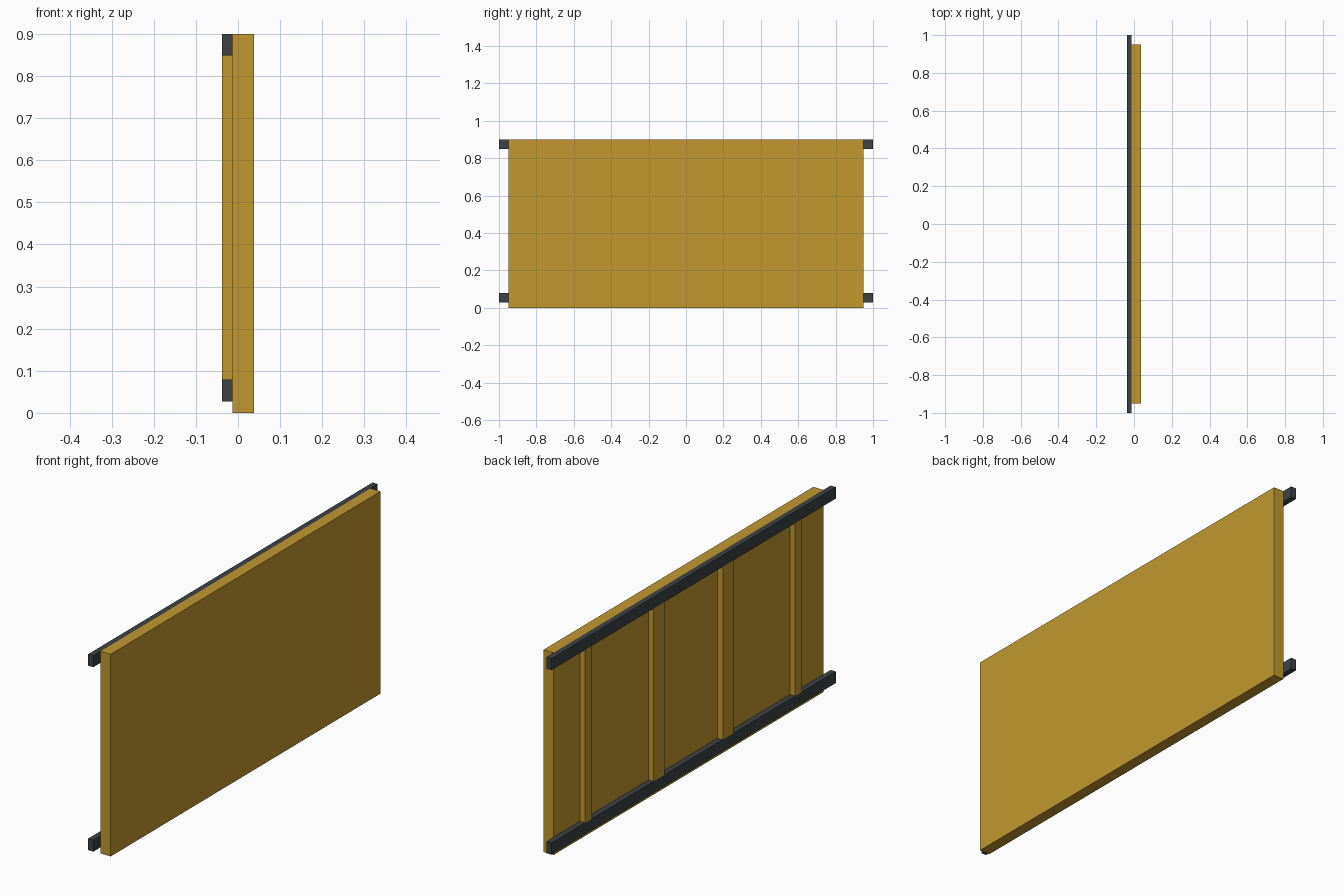
import bpy

if "Cube" in bpy.data.objects:
    bpy.data.objects.remove(bpy.data.objects["Cube"])


def make_material(name, rgb):
    mat = bpy.data.materials.new(name)
    mat.diffuse_color = (*rgb, 1.0)
    mat.use_nodes = True
    mat.node_tree.nodes["Principled BSDF"].inputs["Base Color"].default_value = mat.diffuse_color
    return mat


def box(name, x, y, z, mat):
    """Axis-aligned box from (min, max) ranges."""
    ranges = (x, y, z)
    bpy.ops.mesh.primitive_cube_add(size=1, location=[(a + b) / 2 for a, b in ranges])
    obj = bpy.context.object
    obj.name = name
    obj.scale = [b - a for a, b in ranges]
    bpy.ops.object.transform_apply(location=False, rotation=False, scale=True)
    obj.data.materials.append(mat)
    return obj


wood = make_material("ochre wood", (0.54, 0.315, 0.028))
metal = make_material("dark grey metal", (0.047, 0.055, 0.061))

BACK, JOINT, FACE = -0.0375, -0.0125, 0.0375
RAIL_LOW, RAIL_HIGH = (0.0275, 0.079), (0.8485, 0.9)

# Main board
box("panel", (JOINT, FACE), (-0.949, 0.949), (0.0, 0.9), wood)

# Long rails projecting past both ends of the board
box("lower_rail", (BACK, JOINT), (-1.0, 1.0), RAIL_LOW, metal)
box("upper_rail", (BACK, JOINT), (-1.0, 1.0), RAIL_HIGH, metal)

# Upright battens between the rails, narrow outside and wide inside
for label, centre, width in (("outer", 0.739, 0.05), ("inner", 0.243, 0.076)):
    for side, sign in (("front", -1), ("back", 1)):
        y = sign * centre
        box(f"{label}_batten_{side}", (BACK, JOINT), (y - width / 2, y + width / 2),
            (RAIL_LOW[1], RAIL_HIGH[0]), wood)
